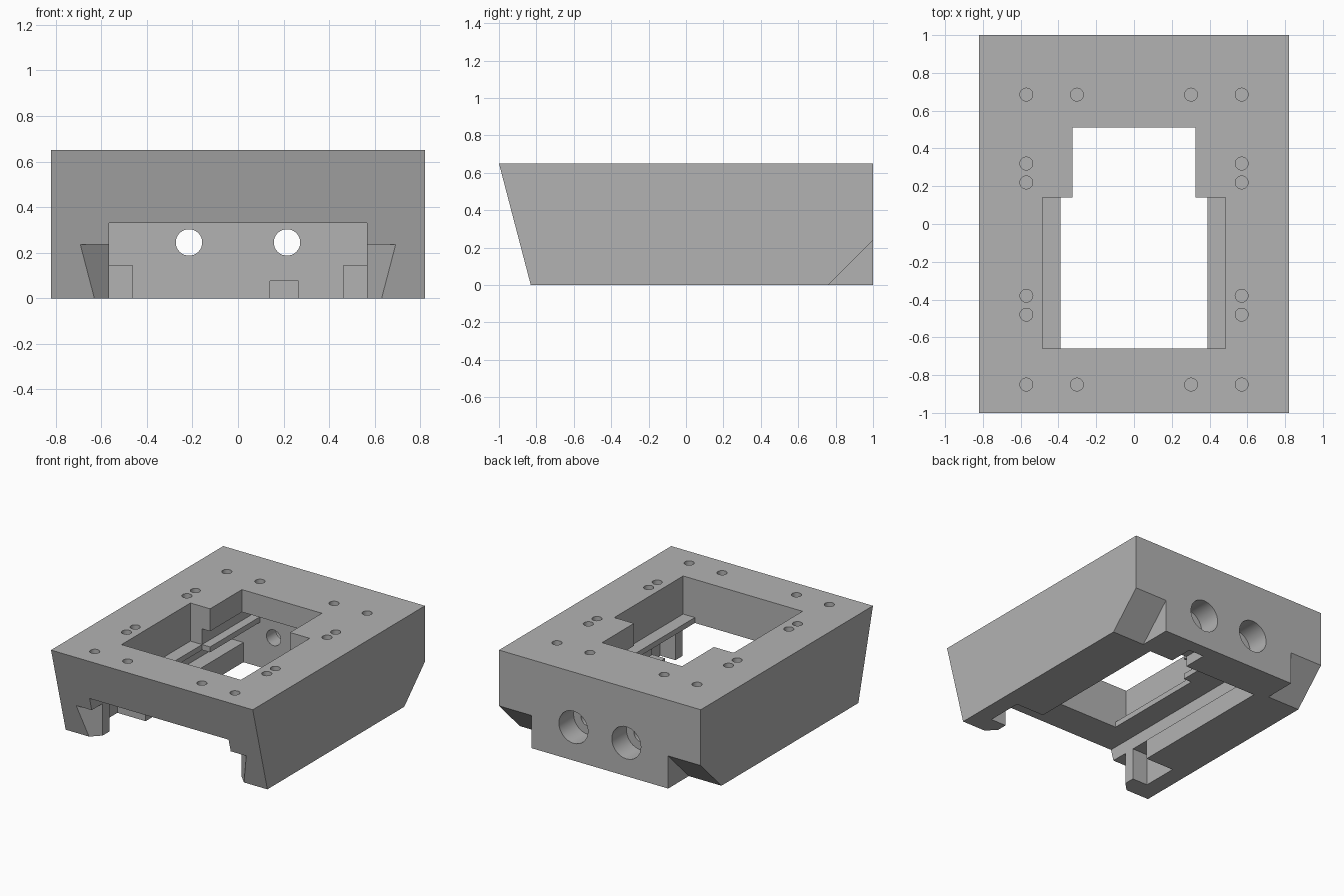
import bpy
import bmesh
import math
from mathutils import Matrix, Vector

if "Cube" in bpy.data.objects:
    bpy.data.objects.remove(bpy.data.objects["Cube"], do_unlink=True)

grey = bpy.data.materials.new("mid grey")
grey.use_nodes = True
grey.diffuse_color = (0.45, 0.45, 0.45, 1)
grey.node_tree.nodes["Principled BSDF"].inputs["Base Color"].default_value = (0.45, 0.45, 0.45, 1)


def to_object(bm, name):
    bmesh.ops.recalc_face_normals(bm, faces=bm.faces)
    mesh = bpy.data.meshes.new(name)
    bm.to_mesh(mesh)
    bm.free()
    mesh.materials.append(grey)
    obj = bpy.data.objects.new(name, mesh)
    bpy.context.scene.collection.objects.link(obj)
    return obj


def prism(name, points, direction):
    """Extrude a closed outline of 3D points along a direction."""
    bm = bmesh.new()
    face = bm.faces.new([bm.verts.new(p) for p in points])
    new = bmesh.ops.extrude_face_region(bm, geom=[face])["geom"]
    verts = [g for g in new if isinstance(g, bmesh.types.BMVert)]
    bmesh.ops.translate(bm, verts=verts, vec=Vector(direction))
    return to_object(bm, name)


def box(name, x0, x1, y0, y1, z0, z1):
    outline = [(x0, y0, z0), (x1, y0, z0), (x1, y1, z0), (x0, y1, z0)]
    return prism(name, outline, (0, 0, z1 - z0))


def cylinder(name, radius, start, end):
    a, b = Vector(start), Vector(end)
    turn = (b - a).to_track_quat("Z", "Y").to_matrix().to_4x4()
    bm = bmesh.new()
    bmesh.ops.create_cone(bm, cap_ends=True, segments=32, radius1=radius, radius2=radius,
                          depth=(b - a).length, matrix=Matrix.Translation((a + b) / 2) @ turn)
    return to_object(bm, name)


def cut(target, cutter):
    """Subtract the cutter for good and throw it away."""
    cutter.hide_render = True
    mod = target.modifiers.new("cut", "BOOLEAN")
    mod.operation = "DIFFERENCE"
    mod.solver = "EXACT"
    mod.object = cutter
    bpy.context.view_layer.objects.active = target
    bpy.ops.object.modifier_apply(modifier=mod.name)
    bpy.data.objects.remove(cutter, do_unlink=True)


W, H = 0.82, 0.65           # half width, height
CH, CEIL = 0.565, 0.33      # channel half width, ceiling
BACK = 0.72                 # inner face of the back wall
LEDGE = 0.37                # top of the thin ledges

# Block with a sloping front
body = prism("body", [(-W, -0.83, 0), (-W, 1, 0), (-W, 1, H), (-W, -1, H)], (2 * W, 0, 0))

# Underside channel, open at the front
cut(body, box("channel", -CH, CH, -1.2, BACK, -0.1, CEIL))

# Stepped window through the top, with an undercut at the rear
cut(body, box("window", -0.39, 0.39, -0.66, 0.14, 0.2, 0.8))
cut(body, box("window_step", -0.485, 0.485, -0.66, 0.14, LEDGE, 0.8))
cut(body, box("rear_window", -0.325, 0.325, 0.1, 0.51, 0.2, 0.8))
cut(body, box("rear_undercut", -0.39, 0.39, 0.1, BACK, LEDGE, 0.485))
cut(body, box("rear_slot", -0.325, 0.325, 0.1, BACK, 0.2, 0.42))

# Small cable notch in the back wall
cut(body, box("cable_notch", 0.14, 0.265, BACK - 0.1, 0.9, -0.1, 0.075))

for s in (-1, 1):
    # Flared mouth and latch pocket in each leg
    cut(body, prism("mouth_flare", [(s * 0.5, -0.7, -0.1), (s * 0.9, -1.1, -0.1),
                                    (s * 0.5, -1.1, -0.1)], (0, 0, 0.335)))
    x0, x1 = sorted((s * 0.5, s * 0.69))
    cut(body, box("latch_pocket", x0, x1, -0.685, -0.415, -0.1, 0.235))
    # Chamfered rear bottom corner
    cut(body, prism("rear_chamfer", [(s * 0.555, 0.66, -0.1), (s * 0.555, 1.1, -0.1),
                                     (s * 0.555, 1.1, 0.34)], (s * 0.4, 0, 0)))
    # Counterbored bolt hole in the back wall
    x, z = s * 0.215, 0.245
    cut(body, cylinder("bolt_hole", 0.058, (x, 0.6, z), (x, 1.1, z)))
    cut(body, cylinder("counterbore", 0.118, (x, 0.83, z), (x, 1.1, z)))
    # Blind holes in the top
    spots = [(0.57, y) for y in (0.685, 0.32, 0.22, -0.38, -0.48, -0.85)]
    spots += [(0.302, y) for y in (0.685, -0.85)]
    for px, py in spots:
        cut(body, cylinder("top_hole", 0.034, (s * px, py, 0.53), (s * px, py, 0.8)))

# Guide rails along both sides of the channel
rails = []
for s, side in ((-1, "right"), (1, "left")):
    x0, x1 = sorted((s * 0.46, s * CH))
    rails.append(box(side + "_guide_rail", x0, x1, -0.415, BACK, 0, 0.145))

# Round only the hole walls, keep all other edges sharp
bpy.ops.object.select_all(action="DESELECT")
for obj in [body] + rails:
    obj.select_set(True)
bpy.context.view_layer.objects.active = body
bpy.ops.object.shade_smooth_by_angle(angle=math.radians(25))
